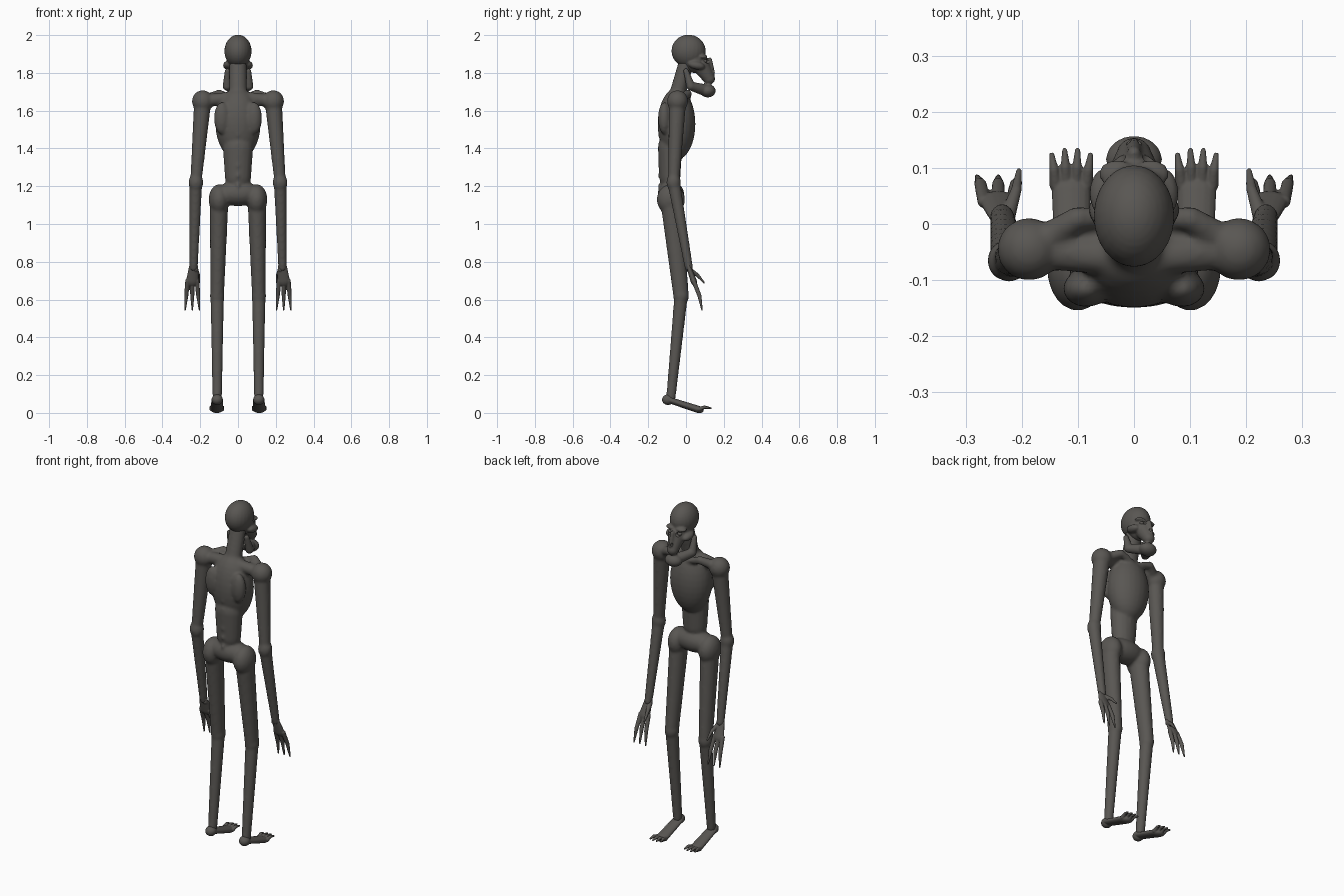
import bpy, bmesh, math
from mathutils import Vector, Matrix

default_cube = bpy.data.objects.get("Cube")
if default_cube:
    bpy.data.objects.remove(default_cube, do_unlink=True)

skin = bpy.data.materials.new("dark_grey_skin")
skin.use_nodes = True
skin_colour = (.1, .094, .086, 1)
skin.diffuse_color = skin_colour
skin.node_tree.nodes["Principled BSDF"].inputs["Base Color"].default_value = skin_colour


def ellipsoid(bm, centre, radii, tilt=0):
    """Rounded mass, optionally nodding about the x axis."""
    matrix = Matrix.Translation(centre) @ Matrix.Rotation(tilt, 4, 'X') @ Matrix.Diagonal((*radii, 1))
    bmesh.ops.create_uvsphere(bm, u_segments=24, v_segments=16, radius=1, matrix=matrix)


def limb(bm, start, end, start_radius, end_radius, flatness=1):
    """Tapered bone with rounded ends; flatness thins it across its width."""
    along = (end - start).normalized()
    reference = Vector((0, 1, 0)) if abs(along.x) > abs(along.z) else Vector((1, 0, 0))
    across = (reference - along * reference.dot(along)).normalized()
    basis = Matrix((across, along.cross(across) * flatness, along)).transposed().to_4x4()
    bmesh.ops.create_cone(bm, cap_ends=True, segments=16, radius1=start_radius, radius2=end_radius,
                          depth=(end - start).length,
                          matrix=Matrix.Translation((start + end) / 2) @ basis)
    for centre, radius in ((start, start_radius), (end, end_radius)):
        bmesh.ops.create_uvsphere(bm, u_segments=16, v_segments=10, radius=radius,
                                  matrix=Matrix.Translation(centre) @ basis)


def chain(bm, points, start_radius, end_radius):
    """Bent limb whose thickness changes evenly from the first point to the last."""
    count = len(points) - 1
    step = (end_radius - start_radius) / count
    for index in range(count):
        radius = start_radius + step * index
        limb(bm, points[index], points[index + 1], radius, radius + step)


def mirror(bm):
    """Add a copy of everything built so far on the other side."""
    copy = bmesh.ops.duplicate(bm, geom=bm.verts[:] + bm.edges[:] + bm.faces[:])
    copied = [item for item in copy["geom"] if isinstance(item, bmesh.types.BMVert)]
    bmesh.ops.scale(bm, vec=(-1, 1, 1), verts=copied)


def finish(name, bm, voxel=None, softness=0, cutter=None):
    """Turn the pieces into one object, fused into a single skin if a voxel size is given."""
    bmesh.ops.recalc_face_normals(bm, faces=bm.faces)
    mesh = bpy.data.meshes.new(name)
    bm.to_mesh(mesh)
    bm.free()
    mesh.materials.append(skin)
    part = bpy.data.objects.new(name, mesh)
    bpy.context.collection.objects.link(part)
    for other in bpy.context.selected_objects:
        other.select_set(False)
    part.select_set(True)
    bpy.context.view_layer.objects.active = part
    if voxel:
        fuse = part.modifiers.new("fuse", 'REMESH')
        fuse.mode, fuse.voxel_size = 'VOXEL', voxel
    if cutter:
        hollow = part.modifiers.new("hollow", 'BOOLEAN')
        hollow.operation, hollow.object = 'DIFFERENCE', cutter
    if softness:
        soften = part.modifiers.new("soften", 'SMOOTH')
        soften.factor, soften.iterations = .5, softness
    for modifier in list(part.modifiers):
        bpy.ops.object.modifier_apply(modifier=modifier.name)
    bpy.ops.object.shade_smooth_by_angle(angle=math.radians(50))
    return part


# Joints of the left side
shoulder = Vector((.187, -.045, 1.65))
elbow = Vector((.223, -.065, 1.22))
wrist = Vector((.235, .015, .77))
knuckles = Vector((.242, .04, .7))
hip = Vector((.1, -.08, 1.13))
knee = Vector((.11, -.026, .62))
ankle = Vector((.11, -.08, .08))
heel = Vector((.11, -.095, .07))
ball_of_foot = Vector((.112, .06, .02))

# Body: one side of the limbs and shoulder girdle
bm = bmesh.new()
ellipsoid(bm, shoulder, (.057, .056, .058))
limb(bm, shoulder, elbow, .046, .03)
ellipsoid(bm, elbow, (.039, .038, .05))
limb(bm, elbow, wrist, .034, .022)
ellipsoid(bm, hip, (.055, .075, .08))
limb(bm, hip, knee, .05, .036, 1.15)
ellipsoid(bm, knee, (.039, .042, .05))
limb(bm, knee, ankle, .036, .025)

# Shoulder blade, shoulder muscle and collarbone
ellipsoid(bm, Vector((.085, -.115, 1.56)), (.042, .033, .085))
nape = Vector((.03, -.06, 1.67))
limb(bm, nape, shoulder, .032, .034)
throat = Vector((.02, .01, 1.665))
collar_bend = Vector((.1, .01, 1.69))
chain(bm, (throat, collar_bend, shoulder), .014, .03)
mirror(bm)

# Ribcage, waist, pelvis, neck and spine
ellipsoid(bm, Vector((0, -.05, 1.53)), (.12, .1, .19))
waist = Vector((0, -.085, 1.25))
limb(bm, waist, waist + Vector((0, 0, .15)), .07, .08, .8)
ellipsoid(bm, Vector((0, -.08, 1.16)), (.125, .07, .065))
limb(bm, Vector((0, -.05, 1.67)), Vector((0, 0, 1.85)), .048, .045, .9)
for knob in range(7):
    ellipsoid(bm, Vector((0, -.133, 1.2 + knob * .055)), (.012, .016, .018))
finish("body", bm, .0085, 4)

# Hollows for the eyes and nostrils
eye = Vector((.03, .115, 1.862))
nostril = Vector((.01, .15, 1.81))
bm = bmesh.new()
ellipsoid(bm, eye, (.016, .024, .012))
ellipsoid(bm, nostril, (.005, .012, .012))
mirror(bm)
hollows = finish("face_hollows", bm)
hollows.hide_render = True

# Head: brow, cheek and hanging jaw on one side, mirrored
bm = bmesh.new()
brow = Vector((.03, .09, 1.885))
ellipsoid(bm, brow, (.033, .024, .012))
cheek = Vector((.052, .055, 1.84))
ellipsoid(bm, cheek, (.027, .045, .022), -.2)
jaw_hinge = Vector((.056, 0, 1.81))
jaw_corner = Vector((.058, .025, 1.73))
chin = Vector((0, .115, 1.705))
chain(bm, (jaw_hinge, jaw_corner, chin), .014, .033)
mirror(bm)

# Skull, face, muzzle, nose ridge and chin
ellipsoid(bm, Vector((0, .014, 1.915)), (.072, .091, .087), -.15)
ellipsoid(bm, Vector((0, .04, 1.87)), (.06, .065, .07))
face = Vector((0, .08, 1.84))
muzzle = Vector((0, .122, 1.77))
limb(bm, face, muzzle, .05, .032)
limb(bm, face + Vector((0, .046, .03)), muzzle + Vector((0, .02, .03)), .012, .012)
ellipsoid(bm, chin, (.05, .042, .035))
finish("head", bm, .0055, 2, hollows)
bpy.data.objects.remove(hollows, do_unlink=True)

# Eyeballs
bm = bmesh.new()
ellipsoid(bm, eye - Vector((0, .015, 0)), (.012, .012, .01))
mirror(bm)
finish("eyes", bm)


def build_hand(bm):
    """Palm, three long spread fingers and a thumb."""
    limb(bm, wrist, knuckles, .025, .033, .5)
    for spread in (-1, 0, 1):
        root = knuckles + Vector((spread * .025, 0, 0))
        tip = root + Vector((spread * .013, .045, -.155))
        middle = (root + tip) / 2 + Vector((0, .008, 0))
        limb(bm, root, middle, .012, .011)
        limb(bm, middle, tip, .011, .004)
    thumb_root = wrist - Vector((.01, 0, .01))
    thumb_middle = thumb_root + Vector((-.015, .045, -.03))
    thumb_tip = thumb_root + Vector((-.02, .08, -.07))
    chain(bm, (thumb_root, thumb_middle, thumb_tip), .014, .005)


def build_foot(bm):
    """Heel, sloping arch and four spread toes."""
    ellipsoid(bm, heel, (.03, .032, .028))
    limb(bm, heel, ball_of_foot, .03, .035, .55)
    for toe in range(4):
        offset = toe - 1.5
        root = ball_of_foot + Vector((offset * .018, .01, 0))
        tip = root + Vector((offset * .005, .065 - abs(offset) * .008, .005))
        knuckle = (root + tip) / 2 + Vector((0, 0, .008))
        chain(bm, (root, knuckle, tip), .012, .005)


for side in ("left", "right"):
    for part_name, build in (("hand", build_hand), ("foot", build_foot)):
        bm = bmesh.new()
        build(bm)
        if side == "right":
            bmesh.ops.scale(bm, vec=(-1, 1, 1), verts=bm.verts)
        finish(side + "_" + part_name, bm, .003, 1)
